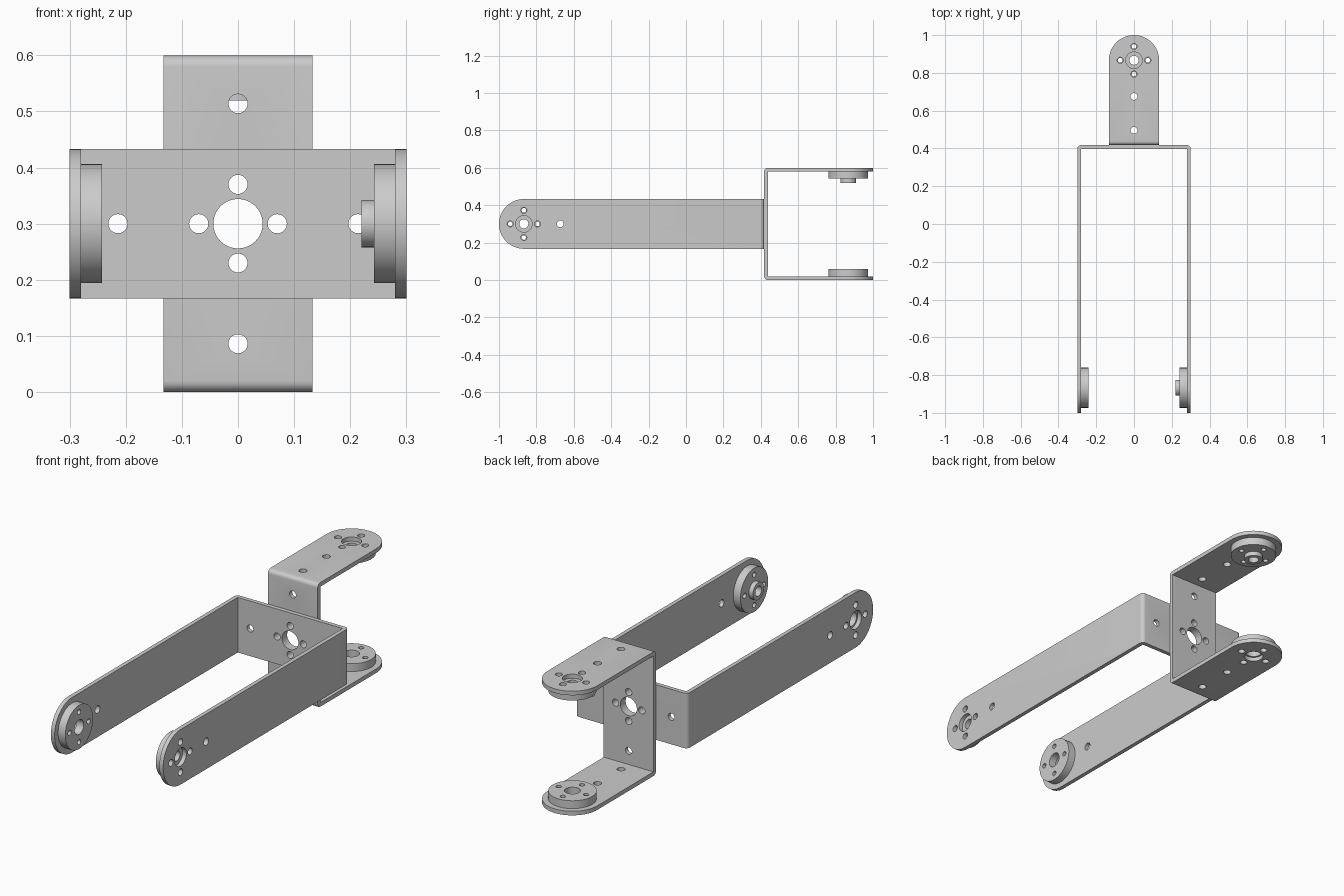
import bpy, bmesh, math
from mathutils import Matrix, Vector

if "Cube" in bpy.data.objects:
    bpy.data.objects.remove(bpy.data.objects["Cube"])

T = 0.02         # sheet thickness
HALF = 0.3       # half the outside width of a bracket
R = 0.133        # half the strip height, also the arm end radius
BOLT = 0.073     # bolt circle radius


def make_object(name, bm):
    bmesh.ops.recalc_face_normals(bm, faces=bm.faces)
    me = bpy.data.meshes.new(name)
    bm.to_mesh(me)
    bm.free()
    ob = bpy.data.objects.new(name, me)
    bpy.context.collection.objects.link(ob)
    return ob


def prism(points, vec):
    bm = bmesh.new()
    face = bm.faces.new([bm.verts.new(p) for p in points])
    geo = bmesh.ops.extrude_face_region(bm, geom=[face])["geom"]
    bmesh.ops.translate(bm, vec=vec, verts=[g for g in geo if isinstance(g, bmesh.types.BMVert)])
    return bm


def add_hole(bm, centre, radius, depth, axis):
    rot = Vector((0, 0, 1)).rotation_difference(Vector(axis)).to_matrix().to_4x4()
    bmesh.ops.create_cone(bm, cap_ends=True, segments=40, radius1=radius, radius2=radius,
                          depth=depth, matrix=Matrix.Translation(centre) @ rot)


def boolean(ob, cutter, op):
    mod = ob.modifiers.new("cut", "BOOLEAN")
    mod.operation, mod.solver, mod.object = op, "EXACT", cutter
    bpy.context.view_layer.objects.active = ob
    bpy.ops.object.modifier_apply(modifier=mod.name)
    bpy.data.objects.remove(cutter)


def smooth(ob):
    bpy.ops.object.select_all(action="DESELECT")
    ob.select_set(True)
    bpy.context.view_layer.objects.active = ob
    bpy.ops.object.shade_smooth_by_angle(angle=math.radians(30))


def cross(radius):
    return [(radius * a, radius * b) for a, b in ((1, 0), (-1, 0), (0, 1), (0, -1))]


def bracket(name, length, arm_holes, matrix):
    # bent U strip: web at y = 0, arms towards -y
    r = 0.02
    arc = [(HALF - r + r * math.cos(a), -r + r * math.sin(a))
           for a in (math.radians(15 * i) for i in range(7))]
    right = [(HALF - T, -T), (HALF - T, -length), (HALF, -length)] + arc
    outline = right + [(-x, y) for x, y in reversed(right)]
    ob = make_object(name, prism([(x, y, -R) for x, y in outline], (0, 0, 2 * R)))
    # rounded arm ends
    cy = R - length
    side = [(-0.5, 0.1, -R - 0.0), (-0.5, 0.1, R + 0.0)]
    side += [(-0.5, cy - R * math.sin(a), R * math.cos(a))
             for a in (math.pi * i / 32 for i in range(33))]
    boolean(ob, make_object("end_cutter", prism(side, (1, 0, 0))), "INTERSECT")
    # holes through the arms and the web
    bm = bmesh.new()
    add_hole(bm, (0, cy, 0), 0.044, 1, (1, 0, 0))
    add_hole(bm, (0, -T / 2, 0), 0.044, 0.06, (0, 1, 0))
    for u, v in cross(BOLT):
        add_hole(bm, (0, cy + u, v), 0.016, 1, (1, 0, 0))
    for u, v in cross(0.07):
        add_hole(bm, (u, -T / 2, v), 0.017, 0.06, (0, 1, 0))
    for x in (-0.214, 0.214):
        add_hole(bm, (x, -T / 2, 0), 0.017, 0.06, (0, 1, 0))
    for d in arm_holes:
        add_hole(bm, (0, d - length, 0), 0.018, 1, (1, 0, 0))
    boolean(ob, make_object("hole_cutter", bm), "DIFFERENCE")
    ob.matrix_world = matrix
    smooth(ob)
    # hubs on the inner face of each arm
    for sign, kind in ((1, "drive"), (-1, "idler")):
        turn = Matrix.Rotation(-sign * math.pi / 2, 4, "Y")
        place = Matrix.Translation((sign * (HALF - T), cy, 0)) @ turn
        hub(f"{name}_{kind}_hub", kind == "drive", matrix @ place)


def hub(name, post, matrix):
    bore = 0.024 if post else 0.035
    disc, t = 0.106, 0.038
    prof = [(bore, 0), (disc, 0), (disc, t)]
    prof += [(0.042, t), (0.042, 0.06), (bore, 0.06)] if post else [(bore, t)]
    # lathe the closed profile
    n = 64
    bm = bmesh.new()
    rings = [[bm.verts.new((r * math.cos(a), r * math.sin(a), z)) for r, z in prof]
             for a in (2 * math.pi * i / n for i in range(n))]
    for i in range(n):
        a, b = rings[i], rings[(i + 1) % n]
        for j in range(len(prof)):
            k = (j + 1) % len(prof)
            bm.faces.new((a[j], b[j], b[k], a[k]))
    ob = make_object(name, bm)
    # bolt holes
    bm = bmesh.new()
    for u, v in cross(BOLT):
        add_hole(bm, (u, v, t / 2), 0.012, 0.1, (0, 0, 1))
    boolean(ob, make_object("bolt_cutter", bm), "DIFFERENCE")
    ob.matrix_world = matrix
    smooth(ob)


joint = Matrix.Translation((0, 0.418, 0.3))
# short bracket: arms stacked in z and pointing to +y
flip = Matrix(((0, 0, 1, 0), (0, -1, 0, 0), (1, 0, 0, 0), (0, 0, 0, 1)))
bracket("long_bracket", 1.418, [0.328], joint)
bracket("short_bracket", 0.582, [0.325, 0.504], joint @ flip)
